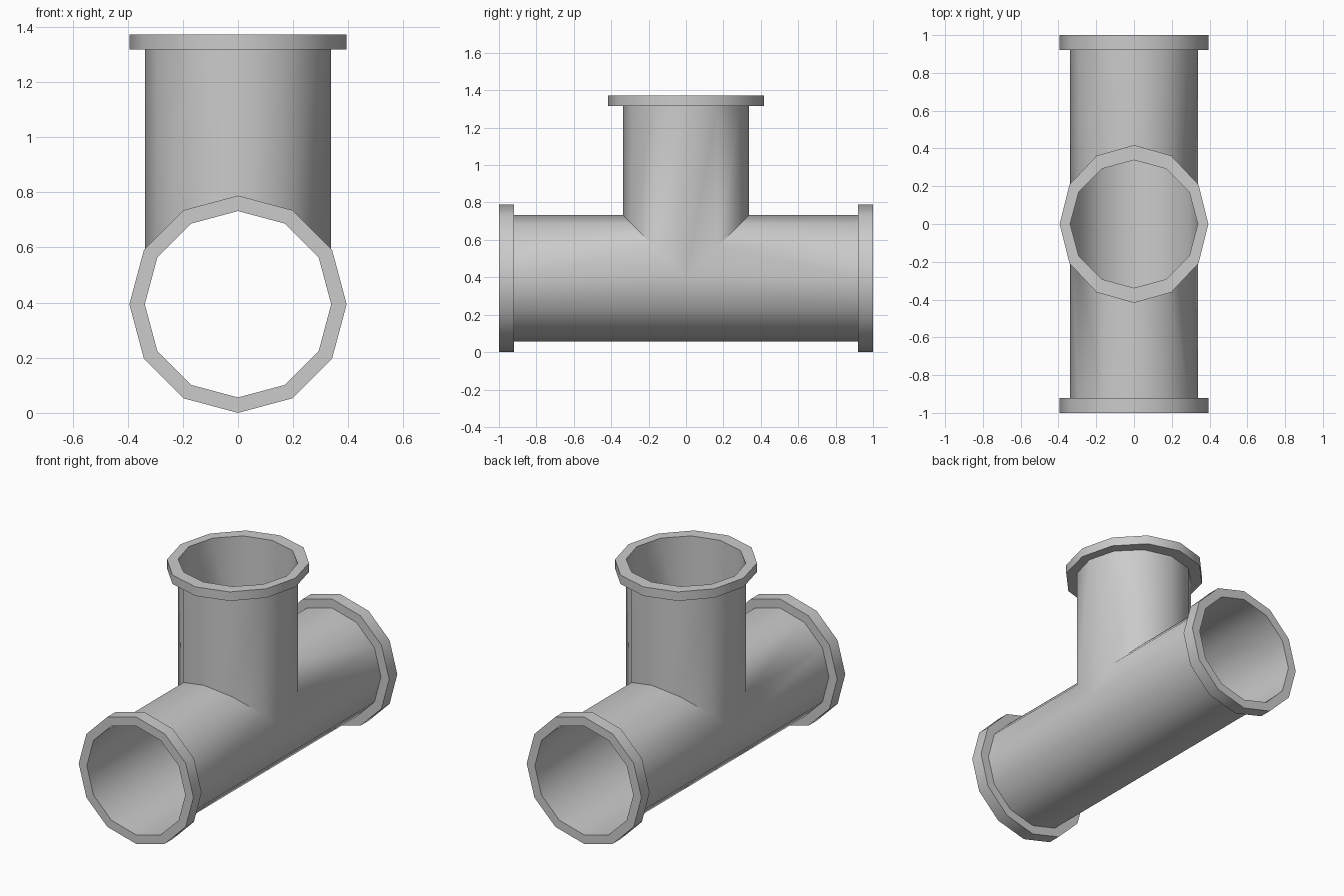
import bpy, bmesh, math
from mathutils import Matrix

if "Cube" in bpy.data.objects:
    bpy.data.objects.remove(bpy.data.objects["Cube"])

N = 12            # sides of every tube
R = 0.338         # pipe radius
RF = 0.394        # flange radius
C = 0.394         # height of the main axis
END = 0.92        # where main flanges start
TOP0, TOP1 = 1.317, 1.373
ANG = [2 * math.pi * i / N for i in range(N)]


def bridge(bm, ring_a, ring_b):
    for i in range(N):
        j = (i + 1) % N
        bm.faces.new((ring_a[i], ring_a[j], ring_b[j], ring_b[i]))


def finish(bm, name):
    bmesh.ops.remove_doubles(bm, verts=bm.verts, dist=1e-4)
    bmesh.ops.recalc_face_normals(bm, faces=bm.faces)
    me = bpy.data.meshes.new(name)
    bm.to_mesh(me)
    bm.free()
    ob = bpy.data.objects.new(name, me)
    bpy.context.collection.objects.link(ob)
    bpy.ops.object.select_all(action='DESELECT')
    ob.select_set(True)
    bpy.context.view_layer.objects.active = ob
    bpy.ops.object.shade_smooth_by_angle(angle=math.radians(40))
    return ob


# tee body: two main halves and the branch, joined on a 45 degree mitre
bm = bmesh.new()
for s in (-1, 1):
    end, seam = [], []
    for a in ANG:
        x, h = R * math.cos(a), R * math.sin(a)
        end.append(bm.verts.new((x, s * END, C + h)))
        seam.append(bm.verts.new((x, s * max(0, h), C + h)))
    bridge(bm, end, seam)
low, high = [], []
for a in ANG:
    x, y = R * math.cos(a), R * math.sin(a)
    low.append(bm.verts.new((x, y, C + abs(y))))
    high.append(bm.verts.new((x, y, TOP0)))
bridge(bm, low, high)
finish(bm, "tee_pipe")


# flange: solid ring, with an optionally wider second outer radius
def flange(name, depth, ry, matrix):
    bm = bmesh.new()
    rings = [[bm.verts.new((rx * math.cos(a), r2 * math.sin(a), z)) for a in ANG]
             for rx, r2, z in ((R, R, 0), (RF, ry, 0), (RF, ry, depth), (R, R, depth))]
    for i in range(4):
        bridge(bm, rings[i], rings[(i + 1) % 4])
    bm.transform(matrix)
    finish(bm, name)


for name, s in (("front_flange", 1), ("back_flange", -1)):
    flange(name, 1 - END, RF,
           Matrix.Translation((0, -s * END, C)) @ Matrix.Rotation(s * math.pi / 2, 4, 'X'))
flange("top_flange", TOP1 - TOP0, 0.418, Matrix.Translation((0, 0, TOP0)))
